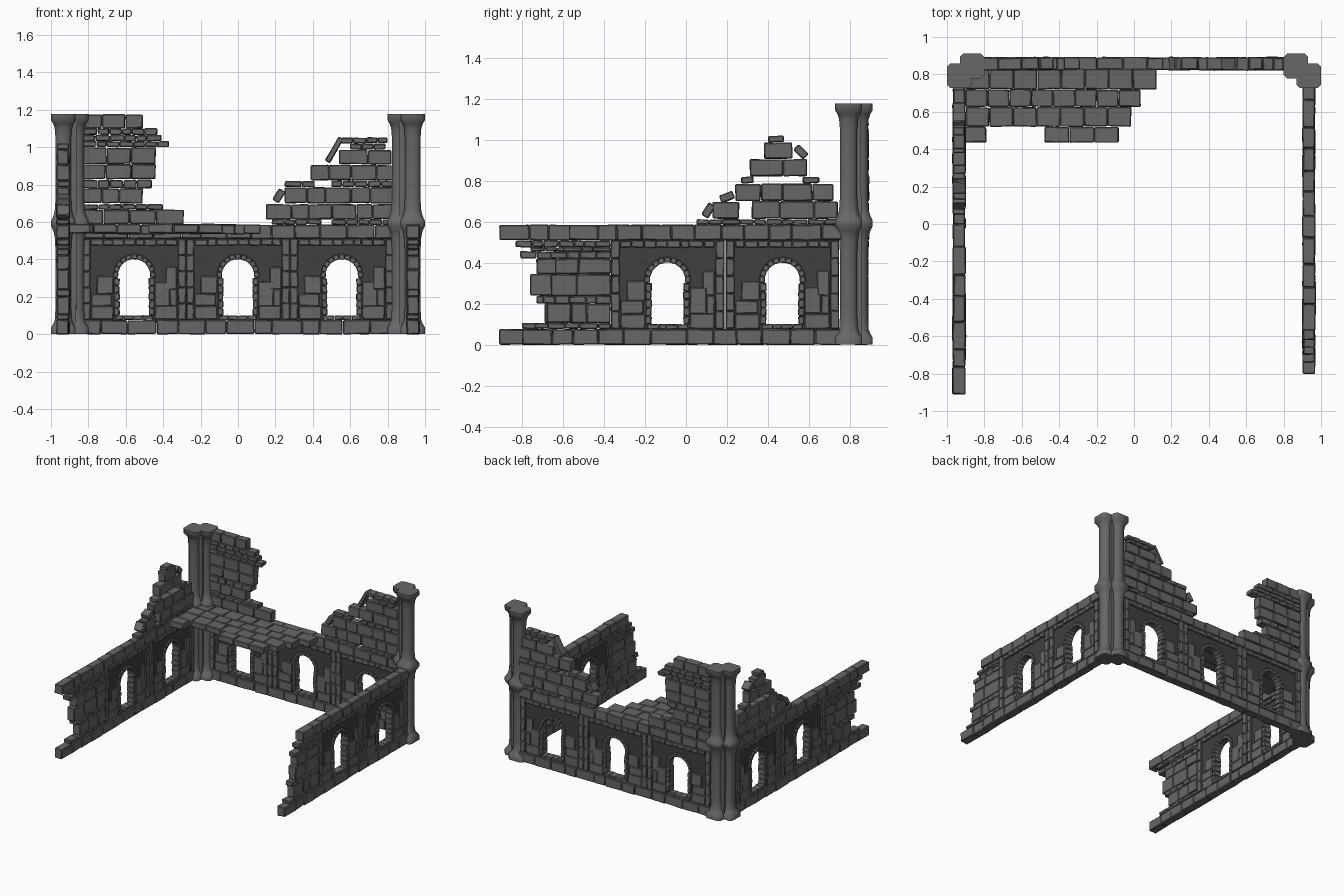
import bpy, bmesh, math, random
from mathutils import Matrix, Vector

random.seed(4)
if "Cube" in bpy.data.objects:
    bpy.data.objects.remove(bpy.data.objects["Cube"])


def material(name, value):
    m = bpy.data.materials.new(name)
    m.use_nodes = True
    col = (value, value, value, 1)
    m.diffuse_color = col
    bsdf = m.node_tree.nodes["Principled BSDF"]
    bsdf.inputs["Base Color"].default_value = col
    bsdf.inputs["Roughness"].default_value = 0.9
    return m


STONE = material("grey stone", 0.135)
PLASTER = material("dark plaster", 0.05)


def finish(bm, name, mat, frame=Matrix(), bevel=0.0, angle=35):
    if bevel:
        bmesh.ops.bevel(bm, geom=bm.edges[:], offset=bevel, segments=1,
                        affect='EDGES', clamp_overlap=True)
    bm.transform(frame)
    bmesh.ops.recalc_face_normals(bm, faces=bm.faces[:])
    me = bpy.data.meshes.new(name)
    bm.to_mesh(me)
    bm.free()
    me.materials.append(mat)
    ob = bpy.data.objects.new(name, me)
    bpy.context.collection.objects.link(ob)
    bpy.ops.object.select_all(action='DESELECT')
    ob.select_set(True)
    bpy.context.view_layer.objects.active = ob
    bpy.ops.object.shade_smooth_by_angle(angle=math.radians(angle))
    return ob


def stone(bm, u, v, z, w, d, h, tilt=0.0, jit=0.0025):
    """One rough block: u along the wall, v across it, z up."""
    m = (Matrix.Translation((u, v, z)) @ Matrix.Rotation(tilt, 4, 'Y')
         @ Matrix.Diagonal((w - 0.001, d, h - 0.001, 1)))
    for vert in bmesh.ops.create_cube(bm, size=1, matrix=m)["verts"]:
        vert.co += Vector([random.uniform(-jit, jit) for _ in range(3)])


def course(bm, u0, u1, z0, z1, width=0.11, depth=0.066):
    """A row of blocks with uneven lengths."""
    n = max(1, round((u1 - u0) / width))
    cuts = [u0 + (u1 - u0) * (i + (random.uniform(-0.2, 0.2) if 0 < i < n else 0)) / n
            for i in range(n + 1)]
    for a, b in zip(cuts, cuts[1:]):
        stone(bm, (a + b) / 2, random.uniform(-0.002, 0.002), (z0 + z1) / 2,
              b - a, depth + random.uniform(-0.004, 0.004), z1 - z0)


def stack(bm, u, w, z0, z1, n, depth):
    """A vertical pile of blocks."""
    for i in range(n):
        h = (z1 - z0) / n
        stone(bm, u, 0, z0 + h * (i + 0.5), w, depth, h)


HALF, SPRING, RADIUS = 0.277, 0.315, 0.092


def panel(name, frame, c):
    """Plaster slab with an arched opening."""
    bm = bmesh.new()
    arc = [(c - RADIUS * math.cos(t), SPRING + RADIUS * math.sin(t))
           for t in [math.pi * i / 14 for i in range(15)]]
    pts = ([(c - HALF, 0.06), (c - RADIUS, 0.06)] + arc
           + [(c + RADIUS, 0.06), (c + HALF, 0.06), (c + HALF, 0.52), (c - HALF, 0.52)])
    face = bm.faces.new([bm.verts.new((u, -0.018, z)) for u, z in pts])
    ext = bmesh.ops.extrude_face_region(bm, geom=[face])["geom"]
    bmesh.ops.translate(bm, vec=(0, 0.036, 0),
                        verts=[g for g in ext if isinstance(g, bmesh.types.BMVert)])
    finish(bm, name, PLASTER, frame)


# Leftover facing stones on each panel: start, end, bottom, top
PATCHES = [(-.23, -.11, .078, .15), (-.23, -.12, .15, .215), (-.2, -.11, .215, .31),
           (.11, .23, .078, .15), (.11, .19, .15, .28), (.19, .23, .15, .24),
           (.17, .23, .24, .36)]


def arch_bay(name, frame, c):
    panel(name + "_panel", frame, c)
    bm = bmesh.new()
    for side in (-1, 1):
        stack(bm, c + side * 0.255, 0.042, 0.078, 0.508, 5, 0.064)
        stack(bm, c + side * 0.093, 0.03, 0.1, SPRING - 0.015, 5, 0.062)
    course(bm, c - 0.23, c + 0.23, 0.474, 0.508, 0.055, 0.064)
    for a, b, z0, z1 in PATCHES:
        course(bm, c + a, c + b, z0, z1, 0.13, 0.056)
    finish(bm, name + "_stones", STONE, frame, 0.004)
    # Ring of wedge stones and the sill
    bm = bmesh.new()
    course(bm, c - 0.1, c + 0.1, 0.076, 0.1, 0.05, 0.062)
    for i in range(11):
        t = math.pi * (-0.04 + 1.08 * (i + 0.5) / 11)
        stone(bm, c + 0.099 * math.cos(t), 0, SPRING + 0.099 * math.sin(t),
              0.028, 0.062, 0.031, -t, 0.001)
    finish(bm, name + "_arch", STONE, frame, 0.003)


def courses(name, frame, rows, loose=()):
    """Rows are start, end, bottom, top; loose blocks are u, z, w, h, tilt."""
    bm = bmesh.new()
    for a, b, z0, z1 in rows:
        course(bm, a, b, z0, z1, 0.07 if z1 - z0 < 0.045 else 0.125)
    for u, z, w, h, tilt in loose:
        stone(bm, u, 0, z, w, 0.07, h, tilt)
    finish(bm, name, STONE, frame, 0.005)


def side_frame(x):
    return Matrix.Translation((x, 0, 0)) @ Matrix.Rotation(math.pi / 2, 4, 'Z')


BACK = Matrix.Translation((0, 0.857, 0))
LEFT, RIGHT = side_frame(0.935), side_frame(-0.935)

# Storey of arches
for i, c in enumerate((-0.555, 0, 0.555)):
    arch_bay(f"back_bay_{i + 1}", BACK, c)
for name, frame in (("left", LEFT), ("right", RIGHT)):
    for i, c in enumerate((0.47, -0.09)):
        arch_bay(f"{name}_bay_{i + 1}", frame, c)
courses("back_base_and_cornice", BACK, [(-.84, .84, 0, .076), (-.84, .84, .51, .585)])
courses("right_base_and_cornice", RIGHT, [(-.91, .76, 0, .076), (-.91, .76, .51, .585)])
courses("left_base_and_cornice", LEFT, [(-.8, .76, 0, .076), (-.57, .76, .51, .585)])

# Broken front ends of the side walls
HEIGHTS = (.078, .105, .2, .238, .345, .42, .455, .476, .508)


def broken_end(name, frame, ends):
    courses(name, frame, [(e, -0.367, a, b) for e, a, b
                          in zip(ends, HEIGHTS, HEIGHTS[1:])])


broken_end("right_broken_end", RIGHT, (-.8, -.69, -.73, -.76, -.73, -.81, -.76, -.83))
broken_end("left_broken_end", LEFT, (-.74, -.68, -.7, -.66, -.64, -.66, -.6, -.62))

# Ruined upper storey
courses("back_upper_ruin_right", BACK, [
    (-.83, -.29, .588, .665), (-.83, -.4, .665, .695), (-.83, -.51, .7, .78),
    (-.83, -.46, .78, .825), (-.83, -.44, .828, .91), (-.83, -.44, .91, .998),
    (-.83, -.37, 1.0, 1.032), (-.83, -.41, 1.032, 1.065), (-.83, -.43, 1.065, 1.1),
    (-.83, -.51, 1.1, 1.175)])
courses("back_upper_ruin_left", BACK, [
    (.15, .84, .615, .695), (.18, .45, .585, .615), (.5, .84, .585, .615),
    (.25, .84, .7, .785), (.25, .41, .787, .82), (.5, .84, .787, .82),
    (.39, .84, .822, .905), (.54, .82, .907, .985), (.6, .79, .987, 1.018),
    (.55, .8, 1.02, 1.052)],
    [(.515, .985, .15, .03, math.radians(-60)), (.22, .74, .07, .04, math.radians(-58))])
courses("right_upper_ruin", RIGHT, [
    (.05, .74, .585, .612), (.13, .26, .614, .695), (.32, .74, .614, .7),
    (.24, .72, .702, .785), (.27, .33, .787, .82), (.57, .65, .787, .82),
    (.31, .59, .822, .905), (.38, .52, .907, .987), (.4, .48, .988, 1.02)],
    [(.56, .94, .07, .04, math.radians(45)), (.11, .655, .07, .04, math.radians(-58)),
     (.2, .72, .07, .04, math.radians(-20))])

# Remaining floor of the upper storey
bm = bmesh.new()
for x0, x1, y0, y1 in ((-.9, .12, .72, .83), (-.9, .035, .625, .72),
                       (-.9, -.015, .52, .625), (-.48, -.08, .435, .52),
                       (-.92, -.79, .435, .52)):
    n = max(1, round((x1 - x0) / 0.12))
    for i in range(n):
        w = (x1 - x0) / n
        stone(bm, x0 + w * (i + 0.5), (y0 + y1) / 2, 0.562 + random.uniform(-.004, .004),
              w, y1 - y0 - 0.002, 0.05)
finish(bm, "upper_floor", STONE, bevel=0.005)

# Paired corner columns: height and half width of each ring
PROFILE = [(0, .066), (.035, .066), (.055, .054), (.075, .046), (.14, .042), (.45, .042),
           (.52, .046), (.555, .054), (.58, .066), (.605, .066), (.63, .054),
           (.66, .046), (.72, .042), (1.05, .042), (1.1, .046), (1.125, .054),
           (1.145, .066), (1.178, .066)]


def column(bm, x, y):
    """Square column with chamfered corners, swept through the profile."""
    rings = []
    for z, r in PROFILE:
        k = r * (0.72 if r > 0.06 else 0.5)
        plan = [(r, k), (k, r), (-k, r), (-r, k), (-r, -k), (-k, -r), (k, -r), (r, -k)]
        rings.append([bm.verts.new((x + a, y + b, z)) for a, b in plan])
    for lo, hi in zip(rings, rings[1:]):
        for i in range(8):
            j = (i + 1) % 8
            bm.faces.new((lo[i], lo[j], hi[j], hi[i]))
    bm.faces.new(rings[0][::-1])
    bm.faces.new(rings[-1])


for name, s in (("left", 1), ("right", -1)):
    bm = bmesh.new()
    column(bm, s * 0.865, 0.845)
    column(bm, s * 0.934, 0.793)
    stone(bm, s * 0.9, 0.82, 0.585, 0.07, 0.07, 1.16)
    finish(bm, name + "_corner_columns", STONE, angle=50)
